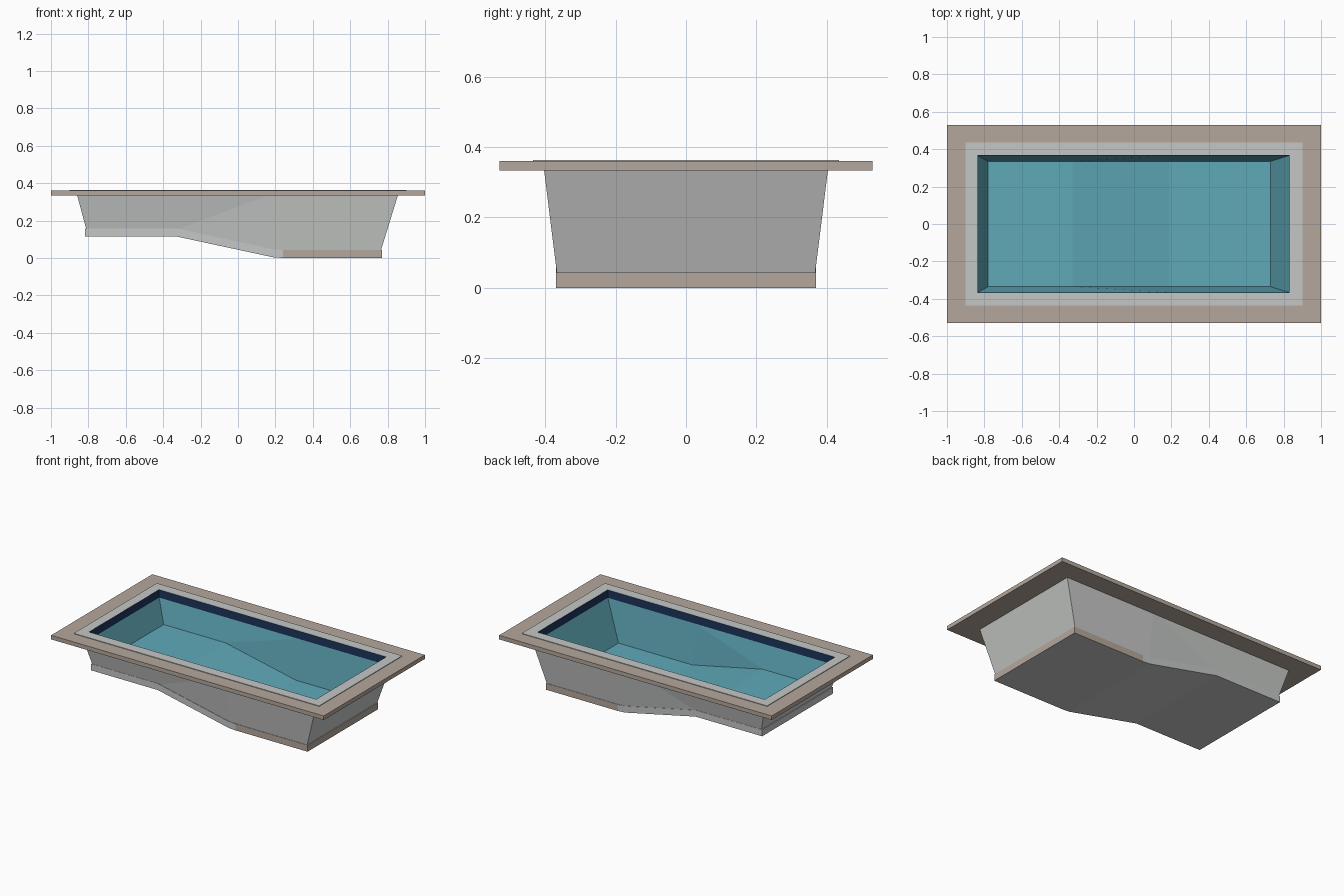
import bpy

if "Cube" in bpy.data.objects:
    bpy.data.objects.remove(bpy.data.objects["Cube"])

def mat(name, r, g, b):
    m = bpy.data.materials.new(name)
    m.diffuse_color = (r, g, b, 1)
    m.use_nodes = True
    m.node_tree.nodes["Principled BSDF"].inputs["Base Color"].default_value = m.diffuse_color
    return m

stone = mat("light grey concrete", 0.56, 0.575, 0.565)
beige = mat("beige paving", 0.46, 0.39, 0.335)
teal = mat("teal lining", 0.115, 0.40, 0.485)
navy = mat("navy tile", 0.012, 0.036, 0.105)

def build(name, verts, faces, mats):
    me = bpy.data.meshes.new(name)
    me.from_pydata(verts, [], faces)
    for m in mats:
        me.materials.append(m)
    me.update()
    ob = bpy.data.objects.new(name, me)
    bpy.context.collection.objects.link(ob)
    return ob

def basin(name, top, bottom, yt, yb, zt, m, inside=False):
    """Open trough lofted along x: top = x list, bottom = (x, z) list."""
    v, f = [], []
    for xt, (xb, zb) in zip(top, bottom):
        v += [(xt, -yt, zt), (xb, -yb, zb), (xb, yb, zb), (xt, yt, zt)]
    n = len(top)
    for i in range(n - 1):
        a, b, c, d = range(4 * i, 4 * i + 4)
        e, g, h, k = range(4 * i + 4, 4 * i + 8)
        f += [(a, b, e), (b, g, e), (b, c, h, g), (c, d, k), (c, k, h)]
    e = 4 * n - 4
    f += [(3, 2, 1, 0), (e, e + 1, e + 2, e + 3)]
    if inside:
        f = [t[::-1] for t in f]
    return build(name, v, f, [m])

def frame(name, outer, inner, z0, z1, m):
    """Rectangular ring; rectangles are (x0, x1, y0, y1)."""
    v = []
    for z in (z0, z1):
        for x0, x1, y0, y1 in (outer, inner):
            v += [(x0, y0, z), (x1, y0, z), (x1, y1, z), (x0, y1, z)]
    f = []
    for i in range(4):
        j = (i + 1) % 4
        f += [(i, j, j + 8, i + 8), (i + 8, j + 8, j + 12, i + 12),
              (j + 4, i + 4, i + 12, j + 12), (j, i, i + 4, j + 4)]
    return build(name, v, f, [m])

# Paved deck and raised coping around the opening
frame("deck", (-1, 1, -0.53, 0.53), (-0.85, 0.845, -0.385, 0.385), 0.333, 0.36, beige)
frame("coping", (-0.9, 0.9, -0.435, 0.435), (-0.837, 0.832, -0.368, 0.368), 0.345, 0.364, stone)

# Outer shell of the pool
basin("outer_shell", [-0.863, -0.33, 0.19, 0.858],
      [(-0.81, 0.15), (-0.33, 0.15), (0.19, 0.04), (0.764, 0.04)],
      0.405, 0.367, 0.345, stone)

# Inner lining with shallow end, slope and deep end
basin("inner_lining", [-0.835, -0.33, 0.19, 0.83],
      [(-0.78, 0.16), (-0.33, 0.16), (0.19, 0.05), (0.73, 0.05)],
      0.366, 0.335, 0.312, teal, inside=True)

# Tile band below the coping
frame("tile_band", (-0.837, 0.832, -0.368, 0.368), (-0.835, 0.83, -0.366, 0.366), 0.31, 0.363, navy)

# Base slab following the floor profile, paved sides at the deep end
prof = [(-0.818, 0.115), (-0.33, 0.115), (0.19, 0.003), (0.24, 0.0), (0.77, 0.0)]
v, f = [], []
for x, z in prof:
    v += [(x, -0.37, z + 0.043), (x, -0.37, z), (x, 0.37, z), (x, 0.37, z + 0.043)]
for i in range(len(prof) - 1):
    for k in range(4):
        a, b = 4 * i + k, 4 * i + (k + 1) % 4
        f.append((a, b, b + 4, a + 4))
e = 4 * len(prof) - 4
f += [(3, 2, 1, 0), (e, e + 1, e + 2, e + 3)]
slab = build("base_slab", v, f, [stone, beige])
for p in slab.data.polygons:
    if p.center.x > 0.3 and abs(p.normal.z) < 0.5:
        p.material_index = 1

# Floor drains
for i, x in enumerate((0.28, 0.62)):
    bpy.ops.mesh.primitive_cylinder_add(vertices=16, radius=0.018, depth=0.006, location=(x, 0, 0.051))
    ob = bpy.context.object
    ob.name = f"floor_drain_{i + 1}"
    ob.data.materials.append(teal)
